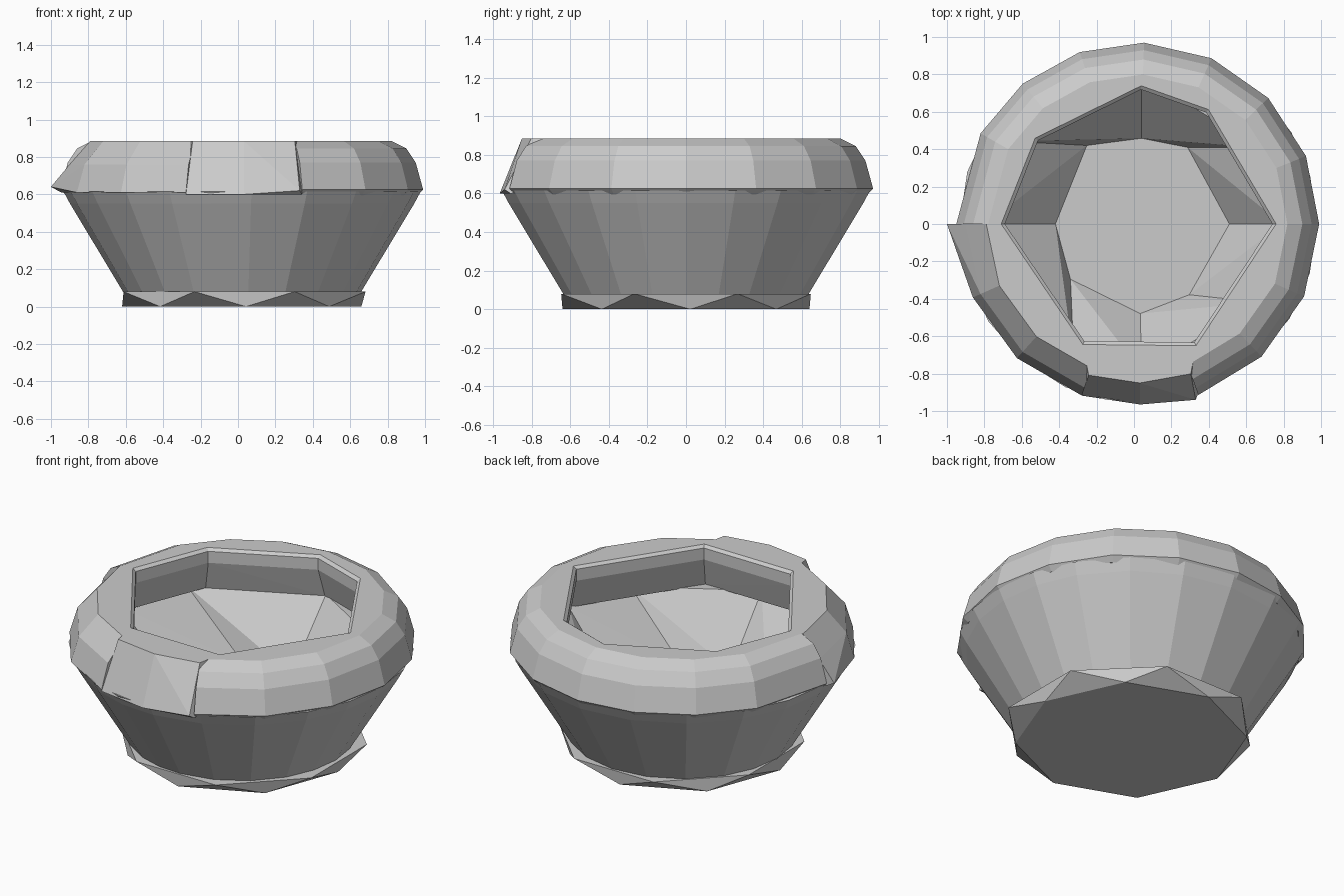
import bpy, bmesh
from math import sin, cos, radians

if "Cube" in bpy.data.objects:
    bpy.data.objects.remove(bpy.data.objects["Cube"])


def hull(name, points):
    """Flat-shaded convex block around a set of points."""
    bm = bmesh.new()
    for p in points:
        bm.verts.new(p)
    res = bmesh.ops.convex_hull(bm, input=bm.verts)
    loose = {g for g in res["geom_interior"] + res["geom_unused"]
             if isinstance(g, bmesh.types.BMVert)}
    bmesh.ops.delete(bm, geom=list(loose), context='VERTS')
    bmesh.ops.recalc_face_normals(bm, faces=bm.faces)
    mesh = bpy.data.meshes.new(name)
    bm.to_mesh(mesh)
    bm.free()
    ob = bpy.data.objects.new(name, mesh)
    bpy.context.collection.objects.link(ob)
    return ob


def polar(deg, r, z, dx=0.0):
    return (r * cos(radians(deg)) + dx, r * sin(radians(deg)), z)


def arc(a0, a1, profile, step, dx=0.0):
    """Points of a profile swept between two angles."""
    n = max(1, round((a1 - a0) / step))
    return [polar(a0 + (a1 - a0) * i / n, r, z, dx)
            for i in range(n + 1) for r, z in profile]


# Foot: two octagons twisted against each other
hull("foot", [polar(45 * i + 2, 0.64, 0, 0.02) for i in range(8)] +
     [polar(45 * i + 22.5, 0.70, 0.08, 0.035) for i in range(8)])

# Thick bowl floor
FLOOR = 0.26
hull("bowl_floor", arc(0, 360, [(0.60, 0.06), (0.60, FLOOR)], 22.5, dx=0.02))

# Bowl wall: joints as (angle at top, angle at floor, radius at floor)
wall = [(0, 0, .51), (31, 55, .50), (87, 85, .46), (146, 121, .49), (180, 180, .42),
        (246, 221, .45), (273, 274, .48), (328, 308, .48), (360, 360, .51)]
wall_outer = [(0.625, 0.06), (0.92, 0.55), (0.955, 0.615)]
for i, (a, b) in enumerate(zip(wall, wall[1:])):
    pts = arc(a[0], b[0], wall_outer, 17, dx=0.022)
    for top, low, r in (a, b):
        pts += [polar(top, 0.79, 0.625), polar(low, r, FLOOR), polar(low, r, FLOOR - 0.1)]
    hull(f"bowl_wall_{i + 1}", pts)

# Thick rolled rim: joints as (outer angle, inner angle, inner radius)
rim = [(0, 0, .75), (66, 57, .72), (88, 87, .73), (150, 139, .69), (180, 180, .70),
       (252, 247, .69), (289.5, 297, .72), (360, 360, .75)]
round_edge = [(0.94, 0.595), (0.97, 0.625), (0.93, 0.77), (0.88, 0.845), (0.80, 0.885)]
sloped_edge = [(0.965, 0.61), (0.92, 0.76), (0.81, 0.885)]
front_edge = [(0.965, 0.60), (0.85, 0.885)]
edges = {4: sloped_edge, 5: front_edge}
rim_inner = [(0.05, 0.62), (-0.01, 0.80), (-0.01, 0.87), (0.01, 0.885)]
corners = {4: [(-1.0, 0, 0.64)],
           5: [(0.33, -0.94, 0.62)]}
for i, (a, b) in enumerate(zip(rim, rim[1:])):
    pts = arc(a[0], b[0], edges.get(i, round_edge), 22, dx=0.02) + corners.get(i, [])
    for _, ang, r in (a, b):
        pts += [polar(ang, r + dr, z) for dr, z in rim_inner]
    hull(f"rim_{i + 1}", pts)
